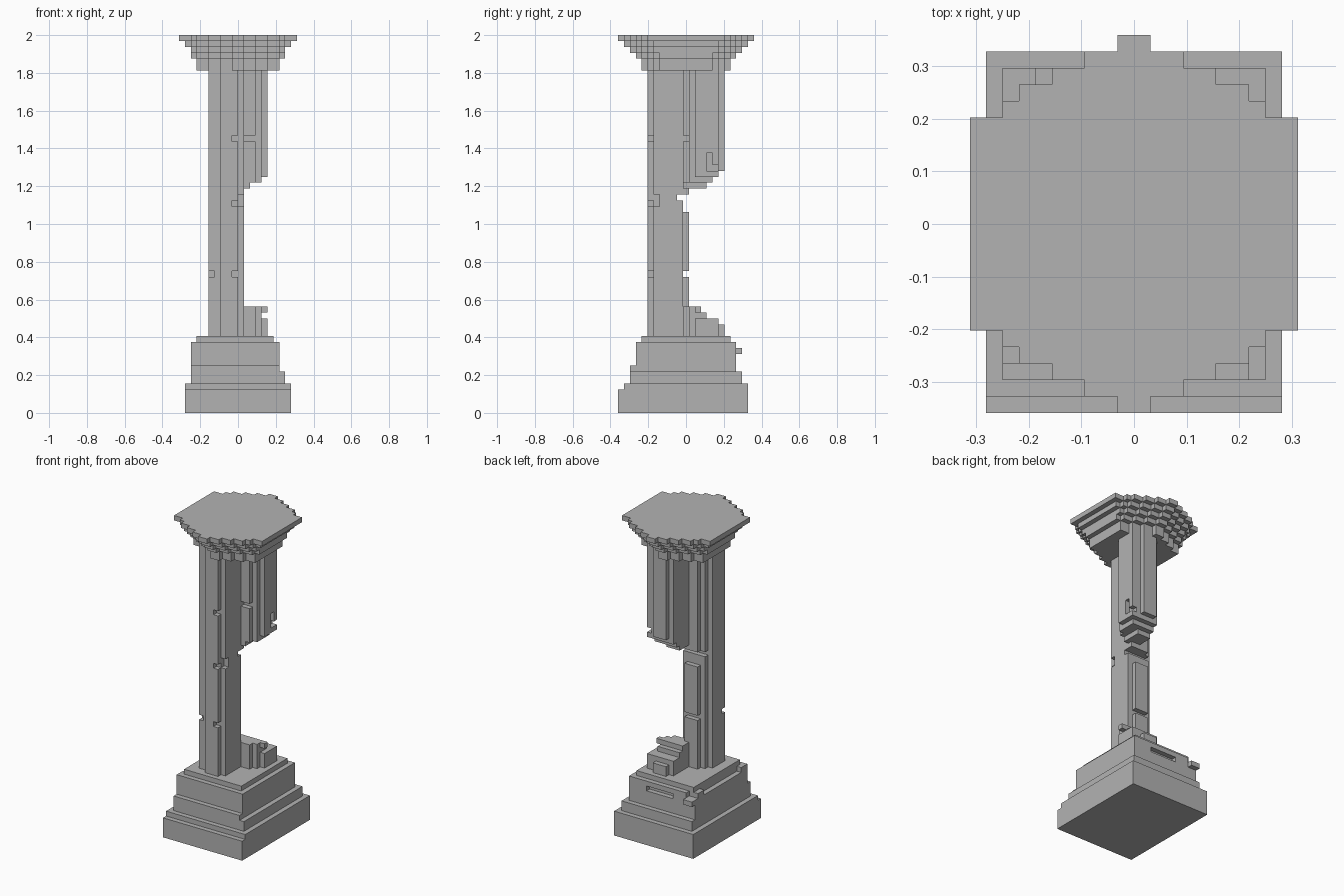
import bpy
import bmesh
from mathutils import Vector

if "Cube" in bpy.data.objects:
    bpy.data.objects.remove(bpy.data.objects["Cube"])

V = 1 / 32  # block size

stone = bpy.data.materials.new("grey_stone")
stone.use_nodes = True
GREY = (0.45, 0.45, 0.45, 1)
stone.diffuse_color = GREY
stone.node_tree.nodes["Principled BSDF"].inputs["Base Color"].default_value = GREY


def box(x0, x1, y0, y1, z0, z1):
    """Cells of a block; y edges sit on half steps."""
    return {(x, y, z) for x in range(x0, x1)
            for y in range(int(y0 + .5), int(y1 + .5))
            for z in range(z0, z1)}


def build(name, cells):
    """Outer shell of the cells, with coplanar faces merged."""
    bm = bmesh.new()
    for c in cells:
        for axis in range(3):
            for side in (0, 1):
                near = list(c)
                near[axis] += 2 * side - 1
                if tuple(near) in cells:
                    continue
                quad = []
                for a, b in ((0, 0), (1, 0), (1, 1), (0, 1)):
                    p = list(c)
                    p[axis] += side
                    p[(axis + 1) % 3] += a
                    p[(axis + 2) % 3] += b
                    quad.append(bm.verts.new(Vector((p[0], p[1] - .5, p[2])) * V))
                bm.faces.new(quad if side else quad[::-1])
    bmesh.ops.remove_doubles(bm, verts=bm.verts, dist=V / 10)
    bmesh.ops.dissolve_limit(bm, angle_limit=.01, verts=bm.verts, edges=bm.edges)
    bmesh.ops.triangulate(bm, faces=[f for f in bm.faces if len(f.verts) > 4])
    mesh = bpy.data.meshes.new(name)
    bm.to_mesh(mesh)
    bm.free()
    mesh.materials.append(stone)
    obj = bpy.data.objects.new(name, mesh)
    bpy.context.collection.objects.link(obj)


# Stepped plinth with worn slots and a loose chip at the back corner
plinth = (box(-9, 9, -11.5, 10.5, 0, 4) | box(-9, 9, -10.5, 10.5, 4, 5)
          | box(-8, 8, -9.5, 9.5, 5, 7) | box(-8, 7, -9.5, 8.5, 7, 8)
          | box(-8, 7, -8.5, 8.5, 8, 12) | box(-7, 6, -7.5, 7.5, 12, 13))
plinth -= box(-3, 3, 7.5, 8.5, 10, 11)
plinth -= box(-8, -7, -6.5, 5.5, 11, 12)
plinth -= box(-8, -6, 7.5, 8.5, 11, 12)
plinth |= box(-8, -6, 8.5, 9.5, 10, 11)
build("plinth", plinth)

# Twin shafts share one section, turned half a circle about the centre
SECTION = ((-5, -4, -5.5, -1.5), (-4, -3, -5.5, -.5),
           (-3, 0, -6.5, .5), (0, 1, -5.5, -.5))


def shaft(turn, z0, z1):
    cells = set()
    for x0, x1, y0, y1 in SECTION:
        if turn:
            x0, x1, y0, y1 = -x1, -x0, -y1, -y0
        cells |= box(x0, x1, y0, y1, z0, z1)
    return cells


# Whole front shaft, with small dents
front = shaft(False, 13, 58)
for z in (23, 35, 46):
    front -= box(-1, 0, -6.5, -5.5, z, z + 1)
front -= box(-5, -4, -5.5, -4.5, 23, 24)
front -= box(-5, 1, -.5, .5, 23, 24)
front -= box(-5, 1, -.5, .5, 34, 37)
front -= box(-5, 1, -1.5, .5, 36, 37)
front -= box(0, 1, -5.5, -4.5, 35, 37)
build("front_shaft", front)


# Broken back shaft: hanging upper half
def break_height(x, y):
    by_x = 38 if x < 2 else 39 if x < 4 else 40
    by_y = 37 if y < 1 else min(41, max(38, y + 35))
    return max(by_x if y >= 1 or x >= 1 else 37, by_y)


upper = {c for c in shaft(True, 37, 58) if c[2] >= break_height(c[0], c[1])}
upper -= box(1, 3, -.5, .5, 46, 47)
upper -= box(4, 5, 3.5, 5.5, 41, 42)
upper -= box(4, 5, 3.5, 4.5, 41, 44)
build("back_shaft_upper", upper)

# Broken back shaft: stump left on the plinth
STUMP_TOP = {3: 17, 4: 16, 5: 16, 6: 15}
stump = {c for c in shaft(True, 13, 18) if c[2] < STUMP_TOP.get(c[1], 18)}
stump -= box(4, 5, .5, 6.5, 16, 17)
build("back_shaft_stump", stump)

# Flaring capital: hexagonal layers with stepped points front and back
STEPS = (1, 3, 5, 7, 8, 10)
LAYERS = ((58, 60, 7, 7), (60, 61, 8, 8), (61, 62, 8, 9),
          (62, 63, 9, 10), (63, 64, 10, 11))
capital = set()
for z0, z1, half, tip in LAYERS:
    for y in range(-tip, tip + 1):
        w = min(half, STEPS[min(tip - abs(y), len(STEPS) - 1)])
        capital |= box(-w, w, y - .5, y + .5, z0, z1)
build("capital", capital)
